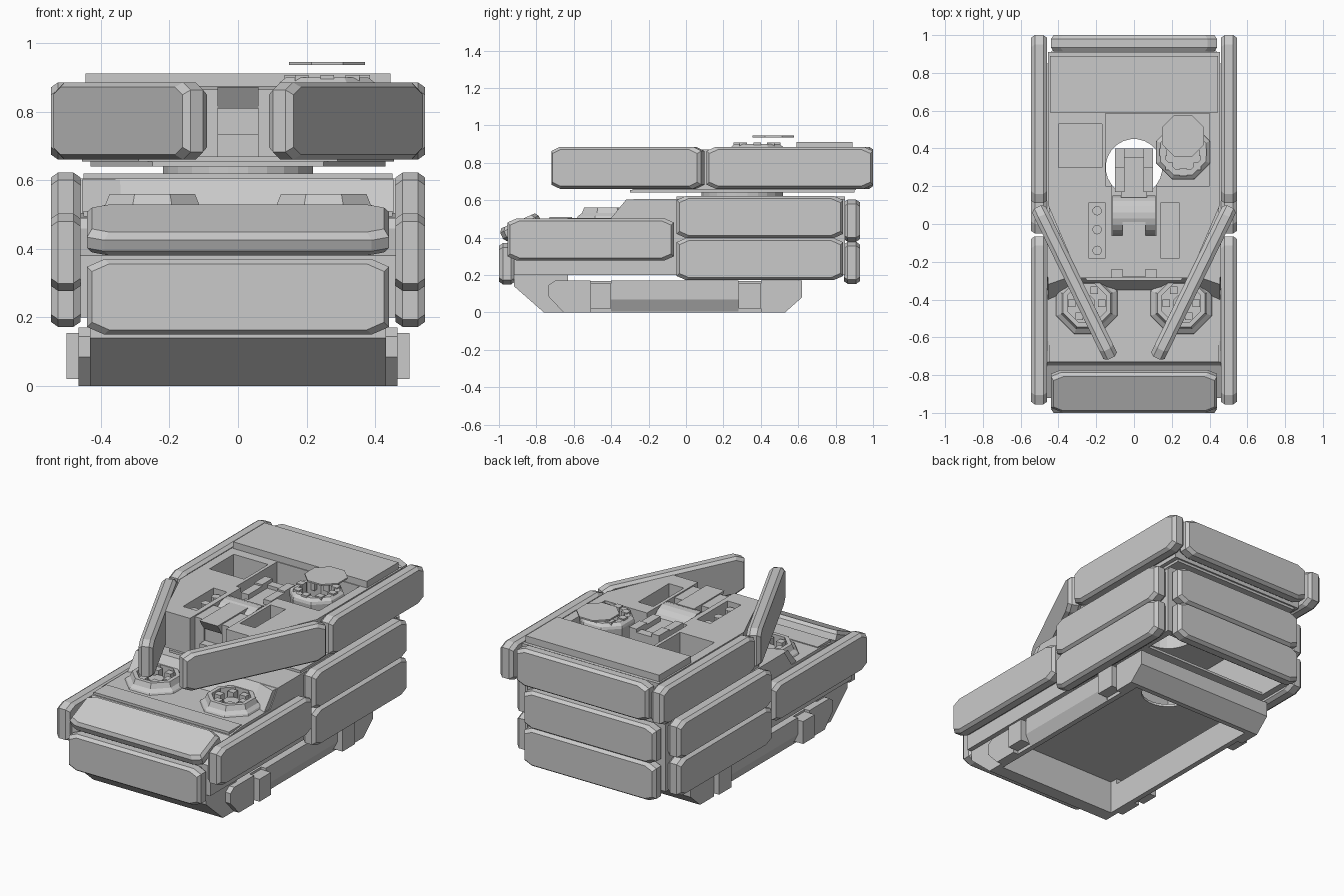
import bpy, bmesh, math
from mathutils import Vector

if "Cube" in bpy.data.objects:
    bpy.data.objects.remove(bpy.data.objects["Cube"])

mat = bpy.data.materials.new("plain_grey")
mat.diffuse_color = (0.59, 0.59, 0.59, 1)
mat.use_nodes = True
mat.node_tree.nodes["Principled BSDF"].inputs["Base Color"].default_value = mat.diffuse_color


def finish(name, bm):
    bmesh.ops.recalc_face_normals(bm, faces=bm.faces[:])
    me = bpy.data.meshes.new(name)
    bm.to_mesh(me)
    bm.free()
    me.materials.append(mat)
    ob = bpy.data.objects.new(name, me)
    bpy.context.collection.objects.link(ob)
    return ob


def loft(name, rings):
    bm = bmesh.new()
    vs = [[bm.verts.new(p) for p in r] for r in rings]
    n = len(rings[0])
    for a, b in zip(vs, vs[1:]):
        for i in range(n):
            bm.faces.new((a[i], a[(i + 1) % n], b[(i + 1) % n], b[i]))
    bm.faces.new(vs[0])
    bm.faces.new(vs[-1])
    return finish(name, bm)


def prism(name, pts, lo, hi, axis="z"):
    if axis == "x":
        return loft(name, [[(h, a, b) for a, b in pts] for h in (lo, hi)])
    return loft(name, [[(a, b, h) for a, b in pts] for h in (lo, hi)])


def box(name, x0, x1, y0, y1, z0, z1):
    return prism(name, [(x0, y0), (x1, y0), (x1, y1), (x0, y1)], z0, z1)


def ngon(x, y, r, n=8):
    return [(x + r * math.cos(math.tau * (i + .5) / n), y + r * math.sin(math.tau * (i + .5) / n))
            for i in range(n)]


def cut(ob, *cutters):
    for c in cutters:
        m = ob.modifiers.new("cut", "BOOLEAN")
        m.operation, m.solver, m.object = "DIFFERENCE", "EXACT", c
    dg = bpy.context.evaluated_depsgraph_get()
    me = bpy.data.meshes.new_from_object(ob.evaluated_get(dg))
    ob.modifiers.clear()
    ob.data = me
    for c in cutters:
        bpy.data.objects.remove(c)
    return ob


def slab(name, c, U, V, length, height, t=0.085):
    """Armour slab: octagonal outline with both faces bevelled."""
    c, U, V = Vector(c), Vector(U).normalized(), Vector(V).normalized()
    W = U.cross(V)
    rings = []
    for w, ins in ((-t / 2, .014), (-t / 2 + .02, 0), (t / 2 - .02, 0), (t / 2, .014)):
        a, b, p, q = length / 2 - ins, height / 2 - ins, .05, .022
        o = [(a, b - q), (a - p, b), (p - a, b), (-a, b - q), (-a, q - b), (p - a, -b), (a - p, -b), (a, q - b)]
        rings.append([c + U * u + V * v + W * w for u, v in o])
    return loft(name, rings)


def well(x=0, y=.3, r=.15):
    return prism("well_cutter", ngon(x, y, r, 24), -.3, 1.2)


# lower hull: open tray with sloped nose and tail, a slim gap below the upper hull
lower = prism("lower_hull", [(-.92, .27), (-.92, .14), (-.76, 0), (.53, 0), (.62, .08), (.62, .168), (-.63, .168),
                             (-.63, .2), (-.7, .2), (-.74, .25), (-.74, .27)], -.432, .432, "x")
cut(lower, box("pit_cutter", -.4, .4, -.68, .5, -.2, .4))

# upper hull: hollow, with stepped front deck, driver wells and open tail bottom
upper = prism("upper_hull", [(-.92, .2), (-.92, .38), (-.75, .46), (-.73, .49), (-.62, .505), (-.35, .505),
                             (-.28, .605), (.85, .605), (.85, .2)], -.46, .46, "x")
cut(upper, well(), box("cavity_cutter", -.42, .42, -.2, .81, .215, .58),
    box("tail_cutter", -.42, .42, .63, .81, .1, .5),
    *[prism("driver_well", ngon(s * .25, -.42, .11), .44, .56) for s in (-1, 1)])

# rear deck plate and turret ring
cut(box("rear_deck", -.45, .45, -.05, .85, .605, .62), well())
cut(prism("turret_ring", ngon(0, .3, .22, 24), .615, .645), well())
box("deck_strip", -.45, .45, -.73, -.61, .495, .51)
box("nose_mount", -.4, .4, -.93, -.9, .18, .36)

for s, side in ((-1, "left"), (1, "right")):
    X = s * .5025
    # side armour
    slab(side + "_front_skirt", (X, -.51, .39), (0, 1, 0), (0, 0, 1), .89, .225)
    slab(side + "_upper_skirt", (X, .395, .51), (0, 1, 0), (0, 0, 1), .89, .225)
    slab(side + "_lower_skirt", (X, .395, .285), (0, 1, 0), (0, 0, 1), .89, .225)
    slab(side + "_turret_side", (X, .555, .773), (0, 1, 0), (0, 0, 1), .89, .225)
    slab(side + "_turret_cheek", (s * .315, -.31, .773), (s * .39, .80, 0), (0, 0, 1), .89, .225, .08)
    # running gear: end pods, chamfered middle pod and protruding blocks
    a, b = sorted((s * .43, s * .465))
    prism(side + "_front_pod", [(-.735, .145), (-.735, .085), (-.655, 0), (-.51, 0), (-.51, .17), (-.70, .17)], a, b, "x")
    prism(side + "_rear_pod", [(.4, 0), (.53, 0), (.62, .08), (.62, .17), (.4, .17)], a, b, "x")
    loft(side + "_middle_pod", [[(s * .43, y, 0), (s * .465, y, .068), (s * .465, y, .17), (s * .43, y, .17)]
                                for y in (-.4, .28)])
    for y0, y1 in ((-.51, -.40), (.28, .40)):
        a, b = sorted((s * .43, s * .5))
        box(side + "_gear_block", a, b, y0, y1, .02, .155)
    # driver hatch: wide low collar, raised inner ring, hub and periscopes
    x, y = s * .25, -.42
    ring = loft(side + "_driver_ring", [[(px, py, z) for px, py in ngon(x, y, r)]
                                        for r, z in ((.178, .5), (.17, .515), (.148, .53), (.135, .56))])
    cut(ring, prism("ring_cutter", ngon(x, y, .11), .4, .7))
    prism(side + "_driver_hub", ngon(x, y, .045), .43, .53)
    for i in range(6):
        a = math.tau * i / 6
        px, py = x + .08 * math.cos(a), y + .08 * math.sin(a)
        box(side + "_driver_periscope", px - .02, px + .02, py - .02, py + .02, .43, .55)
    # angled corner of the deck step
    loft(side + "_step_corner", [[(s * .34, -.35, .505), (s * .455, -.40, .505), (s * .455, -.25, .505), (s * .34, -.25, .505)],
                                 [(s * .34, -.28, .603), (s * .455, -.32, .603), (s * .455, -.25, .603), (s * .34, -.25, .603)]])

# front and rear armour
slab("nose_lower_slab", (0, -.957, .26), (1, 0, 0), (0, 0, 1), .88, .22)
t = math.radians(24)
slab("nose_upper_slab", (0, -.883, .455), (1, 0, 0), (0, math.cos(t), math.sin(t)), .88, .225, .075)
for nm, y, z in (("rear_lower_slab", .887, .265), ("rear_upper_slab", .887, .49), ("turret_rear_slab", .957, .773)):
    slab(nm, (0, y, z), (1, 0, 0), (0, 0, 1), .88, .225)

# turret body with roof openings
outline = [(-.455, .91), (-.455, .1), (-.29, -.285), (.29, -.285), (.455, .1), (.455, .91)]
body = prism("turret_body", outline, .655, .872)
cut(body, well(),
    box("left_hatch_cutter", -.4, -.17, .3, .53, .68, 1),
    box("breech_cutter", -.15, .4, .2, .585, .68, 1),
    box("gun_cutter", -.12, .12, -.4, .22, .67, 1),
    box("left_slot_cutter", -.24, -.15, -.18, .11, .7, 1),
    box("right_slot_cutter", .14, .24, -.18, .11, .7, 1))
cut(prism("turret_floor", [(-.43, .9), (-.43, .1), (-.25, -.3), (.25, -.3), (.43, .1), (.43, .9)], .64, .655), well())
box("turret_rear_roof", -.445, .445, .59, .89, .872, .912)

# gun cradle
for s in (-1, 1):
    a, b = sorted((s * .06, s * .12))
    box("gun_cradle_cheek", a, b, -.24, -.06, .65, .865)
    a, b = sorted((s * .05, s * .1))
    box("breech_side", a, b, .17, .3, .69, .86)
    box("breech_arm", a, b, .3, .4, .75, .87)
box("gun_base", -.06, .06, -.28, .01, .655, .735)
box("gun_stub", -.06, .06, -.23, .01, .735, .81)
prism("gun_hood", [(-.28, .872), (-.24, .81), (.01, .81), (.01, .872)], -.06, .06, "x")
prism("gun_drum", [(.045 + px, .768 + pz) for px, pz in ngon(0, 0, .108, 20)], -.115, .115, "x")
box("breech_block", -.07, .07, .14, .36, .7, .83)
box("breech_bridge", -.09, .09, .35, .4, .77, .85)

# small round canisters in the left roof slot
for y in (.07, -.03, -.14):
    prism("slot_canister", ngon(-.195, y, .025, 10), .69, .85)

# commander cupola with periscopes and raised hatch lid
cup = loft("cupola_ring", [[(x, y, z) for x, y in ngon(.26, .38, r)]
                           for r, z in ((.14, .68), (.155, .87), (.15, .885), (.13, .9))])
cut(cup, prism("cupola_cutter", ngon(.26, .38, .1), .72, 1))
for i in range(8):
    a = math.tau * i / 8
    px, py = .26 + .105 * math.cos(a), .38 + .105 * math.sin(a)
    box("cupola_periscope", px - .02, px + .02, py - .02, py + .02, .85, .907)
prism("cupola_lid", ngon(.26, .467, .12), .936, .945)
